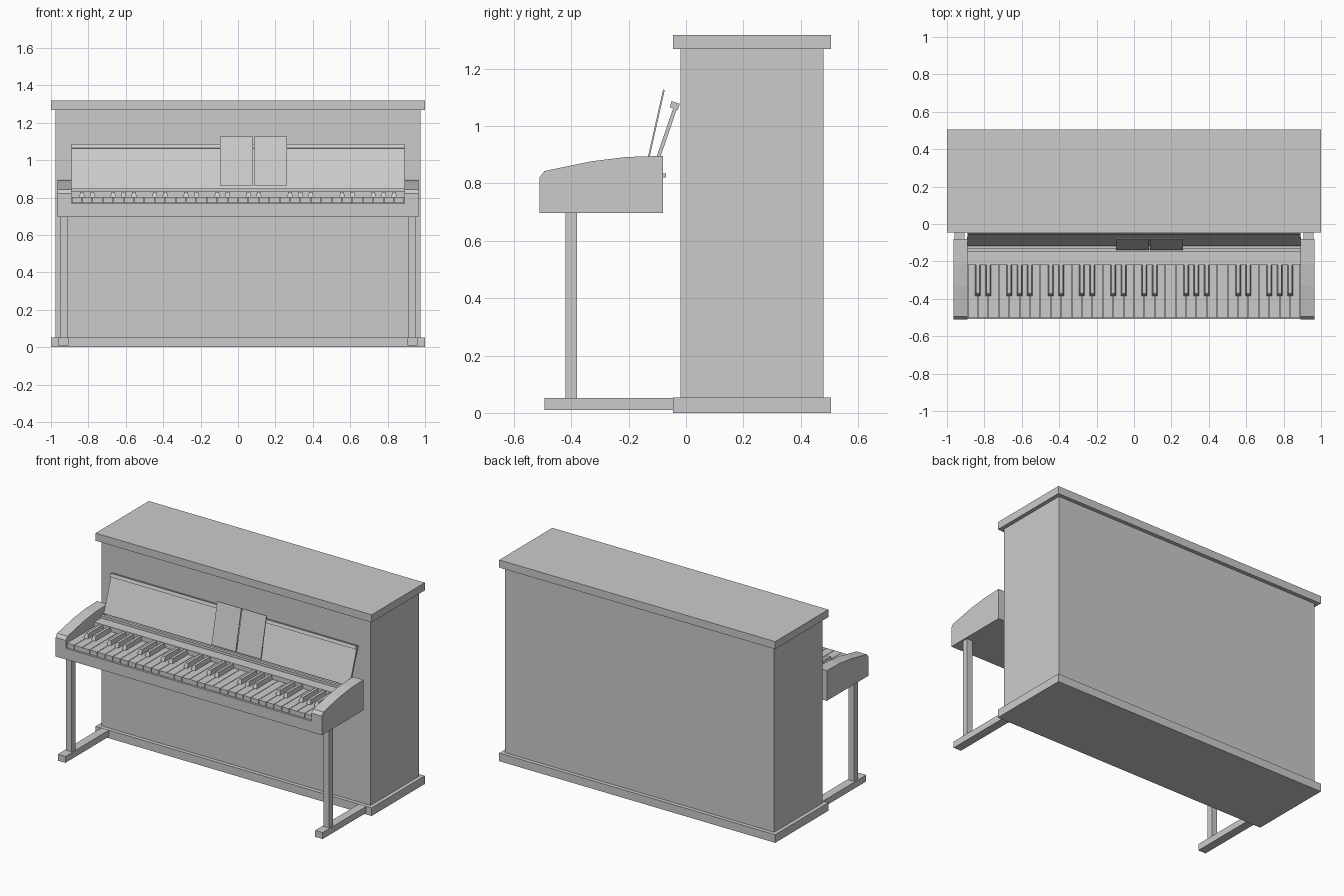
import bpy, bmesh
from math import hypot

if "Cube" in bpy.data.objects:
    bpy.data.objects.remove(bpy.data.objects["Cube"])


def make_object(name, bm):
    bmesh.ops.recalc_face_normals(bm, faces=bm.faces)
    me = bpy.data.meshes.new(name)
    bm.to_mesh(me)
    bm.free()
    ob = bpy.data.objects.new(name, me)
    bpy.context.collection.objects.link(ob)
    return ob


def add_profile(bm, x0, x1, pts):
    """Extrude a (y, z) outline along x."""
    a = [bm.verts.new((x0, y, z)) for y, z in pts]
    b = [bm.verts.new((x1, y, z)) for y, z in pts]
    bm.faces.new(a)
    bm.faces.new(b[::-1])
    n = len(pts)
    for i in range(n):
        bm.faces.new((a[i], b[i], b[(i + 1) % n], a[(i + 1) % n]))
    return a + b


def profile(name, x0, x1, pts):
    bm = bmesh.new()
    add_profile(bm, x0, x1, pts)
    return make_object(name, bm)


def rect(y0, y1, z0, z1):
    return [(y0, z0), (y1, z0), (y1, z1), (y0, z1)]


def slab(p, q, t):
    """Outline of a leaning board from p to q, thickness t behind."""
    dy, dz = q[0] - p[0], q[1] - p[1]
    l = hypot(dy, dz)
    oy, oz = dz / l * t, -dy / l * t
    return [p, q, (q[0] + oy, q[1] + oz), (p[0] + oy, p[1] + oz)]


# Cabinet
profile("cabinet_base", -1, 1, rect(-0.045, 0.505, 0, 0.053))
profile("cabinet_body", -0.975, 0.975, rect(-0.02, 0.48, 0.053, 1.268))
profile("cabinet_top", -1, 1, rect(-0.045, 0.505, 1.268, 1.318))

# Key bed and the strips behind the keys
profile("key_bed", -0.892, 0.892, rect(-0.508, -0.08, 0.697, 0.768))
profile("key_rail", -0.892, 0.892, rect(-0.22, -0.15, 0.768, 0.832))
profile("rear_shelf", -0.892, 0.892, rect(-0.15, -0.07, 0.82, 0.835))
profile("shelf_lip", -0.892, 0.892, rect(-0.15, -0.13, 0.835, 0.848))
profile("bed_back", -0.892, 0.892, rect(-0.10, -0.08, 0.768, 0.82))

# Cheeks, legs and feet on both sides
cheek = [(-0.51, 0.697), (-0.51, 0.822), (-0.494, 0.843), (-0.33, 0.877),
         (-0.21, 0.892), (-0.08, 0.896), (-0.08, 0.697)]
for side, s in (("left", -1), ("right", 1)):
    profile(side + "_cheek", s * 0.89, s * 0.965, cheek)
    profile(side + "_leg", s * 0.912, s * 0.953, rect(-0.42, -0.38, 0.05, 0.70))
    profile(side + "_foot", s * 0.905, s * 0.96, rect(-0.494, -0.04, 0.01, 0.052))

# White keys
count, left = 32, -0.89
pitch = 1.78 / count
bm = bmesh.new()
for i in range(count):
    x = left + i * pitch
    add_profile(bm, x + 0.0015, x + pitch - 0.0015, rect(-0.502, -0.22, 0.772, 0.802))
make_object("white_keys", bm)

# Black keys, tapered towards the top
bm = bmesh.new()
for n in (1, 2, 4, 5, 6, 8, 9, 11, 12, 14, 15, 17, 18, 21, 22, 23, 26, 27, 29, 30, 31):
    x = left + n * pitch
    vs = add_profile(bm, x - 0.015, x + 0.015,
                     [(-0.385, 0.80), (-0.22, 0.80), (-0.22, 0.83), (-0.372, 0.83)])
    for v in vs:
        if v.co.z > 0.81:
            v.co.x = x + (v.co.x - x) * 0.62
make_object("black_keys", bm)

# Raised fallboard with its lip
profile("fallboard", -0.89, 0.89, slab((-0.118, 0.848), (-0.042, 1.07), 0.013))
profile("fallboard_lip", -0.89, 0.89, slab((-0.057, 1.066), (-0.05, 1.087), 0.030))

# Open music book
for name, x0, x1 in (("left_page", -0.095, 0.08), ("right_page", 0.086, 0.262)):
    profile(name, x0, x1, slab((-0.139, 0.865), (-0.08, 1.127), 0.006))
